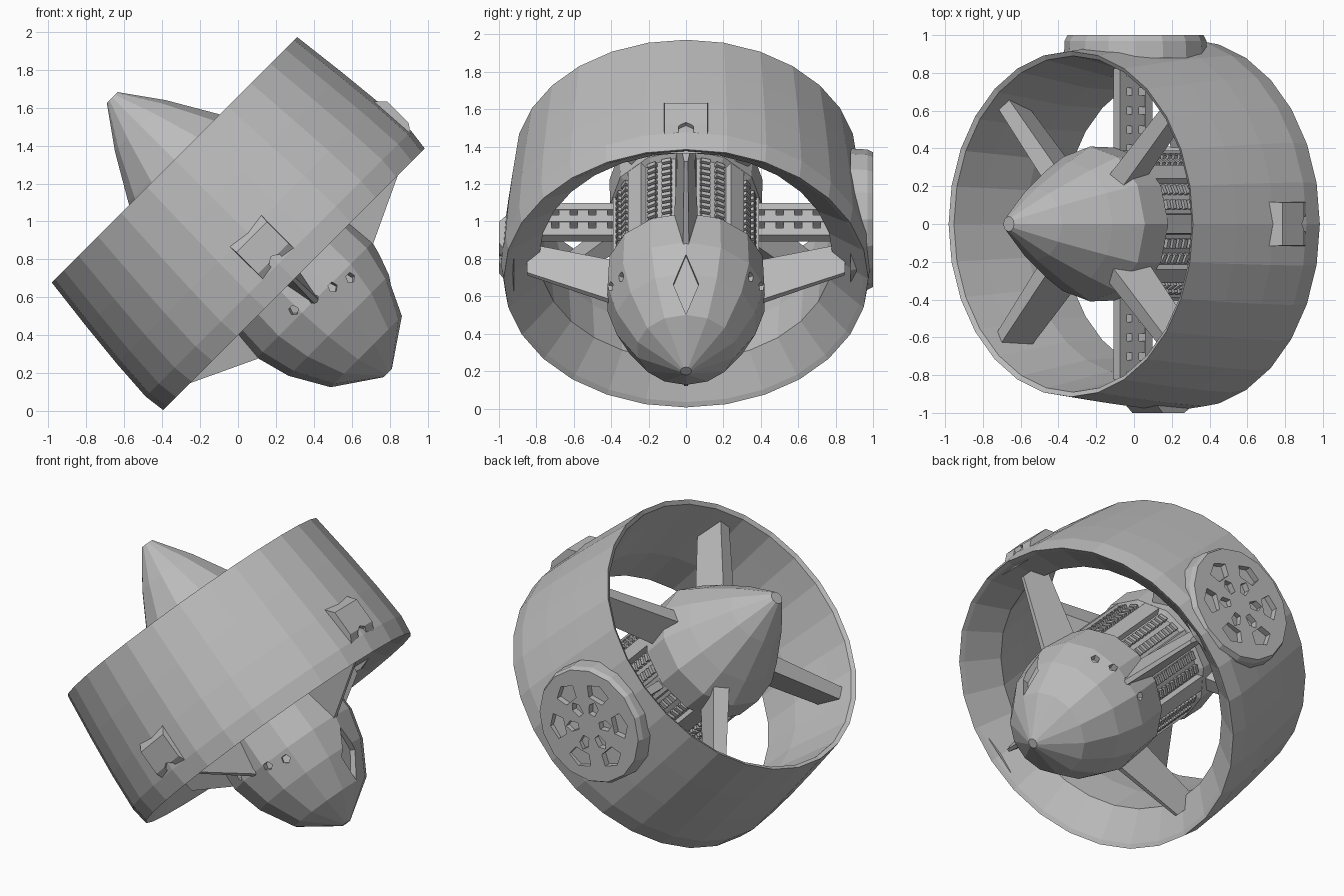
import bpy, bmesh
from math import pi, cos, sin, radians
from mathutils import Matrix, Vector

cube = bpy.data.objects.get("Cube")
if cube:
    bpy.data.objects.remove(cube, do_unlink=True)

grey = bpy.data.materials.new("plain_grey")
grey.use_nodes = True
grey.diffuse_color = (0.5, 0.5, 0.5, 1)
grey.node_tree.nodes["Principled BSDF"].inputs["Base Color"].default_value = (0.5, 0.5, 0.5, 1)

# The whole unit leans 45 degrees: local z is the duct axis, local x points up and right
TILT = Matrix.Translation((-0.02, 0, 1.01)) @ Matrix.Rotation(radians(-45), 4, 'Y')


def finish(bm, name, local=Matrix.Identity(4)):
    bmesh.ops.recalc_face_normals(bm, faces=bm.faces)
    mesh = bpy.data.meshes.new(name)
    bm.to_mesh(mesh)
    bm.free()
    mesh.materials.append(grey)
    obj = bpy.data.objects.new(name, mesh)
    bpy.context.collection.objects.link(obj)
    obj.matrix_world = TILT @ local
    return obj


def lathe(name, profile, sides, closed=False, local=Matrix.Identity(4)):
    """Revolve (radius, height) points; closed joins last to first, otherwise ends are capped."""
    bm = bmesh.new()
    rings = [[bm.verts.new((r * cos(2 * pi * i / sides), r * sin(2 * pi * i / sides), z))
              for i in range(sides)] for r, z in profile]
    pairs = list(zip(rings, rings[1:]))
    if closed:
        pairs.append((rings[-1], rings[0]))
    else:
        bm.faces.new(rings[0])
        bm.faces.new(rings[-1])
    for a, b in pairs:
        for i in range(sides):
            j = (i + 1) % sides
            bm.faces.new((a[i], a[j], b[j], b[i]))
    return finish(bm, name, local)


def fin(name, angle, inner, outer, pitch=0, edge=1):
    """Radial tapered plate; each end is (radius, low, high, thickness); edge thins the low side."""
    bm = bmesh.new()
    ends = []
    for r, lo, hi, th in (inner, outer):
        mid = (lo + hi) / 2
        loop = []
        for y, z in ((-th * edge, lo), (th * edge, lo), (th, hi), (-th, hi)):
            p = Matrix.Rotation(pitch, 3, 'X') @ Vector((0, y / 2, z - mid))
            loop.append(bm.verts.new((r, p.y, p.z + mid)))
        ends.append(loop)
    a, b = ends
    bm.faces.new(a)
    bm.faces.new(b)
    for i in range(4):
        j = (i + 1) % 4
        bm.faces.new((a[i], a[j], b[j], b[i]))
    return finish(bm, name, Matrix.Rotation(angle, 4, 'Z'))


def cut(target, cutter):
    cutter.hide_render = True
    cutter.display_type = 'WIRE'
    cutter.hide_set(True)
    mod = target.modifiers.new("pocket", 'BOOLEAN')
    mod.operation = 'DIFFERENCE'
    mod.solver = 'EXACT'
    mod.object = cutter


# Duct ring with thin lips and a throat that narrows toward the nose
lathe("duct_ring", [(0.915, 0.445), (0.95, 0.15), (0.975, -0.1), (0.99, -0.33), (0.975, -0.445),
                    (0.95, -0.43), (0.785, -0.28), (0.8, -0.02), (0.855, 0.25), (0.89, 0.43)],
      28, closed=True)

# Pointed tail cone, motor barrel and rounded nose
lathe("tail_cone", [(0.04, 0.91), (0.19, 0.7), (0.33, 0.46), (0.41, 0.3), (0.405, 0.12), (0.37, 0.1)], 12)
lathe("motor_barrel", [(0.365, 0.24), (0.365, -0.42)], 24)
nose = lathe("nose", [(0.37, -0.33), (0.42, -0.37), (0.43, -0.6), (0.38, -0.785),
                      (0.265, -0.985), (0.03, -1.145)], 14)

# Slot in the upper side of the nose and small pockets around it
slot_place = Matrix.Translation((0.36, 0, -0.84)) @ Matrix.Rotation(radians(118), 4, 'Y')
cut(nose, lathe("nose_slot_cutter", [(0.17, -0.06), (0.17, 0.1)], 4,
                local=slot_place @ Matrix.Diagonal((1, 0.4, 1, 1))))
for side in (-1, 1):
    for k, turn in enumerate((-16, 0, 16, 32)):
        spin = Matrix.Rotation(side * radians(90 - turn), 4, 'Z')
        place = spin @ Matrix.Translation((0.42, 0, -0.56 - 0.03 * k)) @ Matrix.Rotation(pi / 2, 4, 'Y')
        cut(nose, lathe("nose_pocket_cutter", [(0.028, -0.04), (0.028, 0.06)], 5, local=place))

# Toothed cooling rails along the barrel
bm = bmesh.new()
for n in range(8):
    for off in (-16, 16):
        spin = Matrix.Rotation(n * pi / 4 + radians(off), 4, 'Z')
        for k in range(11):
            place = spin @ Matrix.Translation((0.365, 0, 0.08 - 0.042 * k))
            bmesh.ops.create_cube(bm, size=1, matrix=place @ Matrix.Diagonal((0.04, 0.05, 0.024, 1)))
finish(bm, "cooling_teeth")
for n in range(8):
    fin("barrel_rail", n * pi / 4, (0.33, -0.42, 0.2, 0.12), (0.39, -0.42, 0.2, 0.1))

# Struts: four at the tail, four sharp-edged at the nose, turned by half a step
for n in range(4):
    quarter = n * pi / 2
    fin("tail_strut", quarter + pi / 4, (0.34, 0.16, 0.38, 0.1), (0.87, 0.17, 0.35, 0.08), radians(15))
    fin("nose_strut", quarter, (0.36, -0.64, -0.38, 0.13), (0.85, -0.41, -0.22, 0.08), edge=0.25)

# Slotted guide vanes between them: slats joined by ribs
for angle in (pi / 2, -pi / 2):
    for low in (-0.14, -0.04, 0.05):
        fin("vane_slat", angle, (0.35, low, low + 0.05, 0.05), (0.84, low, low + 0.05, 0.05))
    for r in (0.42, 0.52, 0.62, 0.72):
        fin("vane_rib", angle, (r, -0.14, 0.1, 0.045), (r + 0.06, -0.14, 0.1, 0.045))

# Round mounting disc on the back, with recessed pockets
disc_place = Matrix.Translation((0.02, 0, -0.02)) @ Matrix.Rotation(-pi / 2, 4, 'X')
disc = lathe("mount_disc", [(0.38, 0.88), (0.375, 0.97), (0.36, 1.0)], 16, local=disc_place)
for n in range(6):
    spin = disc_place @ Matrix.Rotation(n * pi / 3, 4, 'Z')
    for r, size, wide in ((0.12, 0.05, 0.7), (0.23, 0.06, 1.4)):
        place = spin @ Matrix.Translation((r, 0, 0)) @ Matrix.Diagonal((1, wide, 1, 1))
        cut(disc, lathe("disc_pocket_cutter", [(size, 0.96), (size, 1.05)], 5, local=place))

# Sloped sensor brackets with a small socket, on the upper side and the front
for angle, high, wide in ((0, 1.01, 0.24), (-pi / 2, 1.0, 0.24)):
    bracket = fin("bracket", angle, (0.92, -0.42, -0.04, wide), (high, -0.29, -0.13, wide * 0.95))
    socket = Matrix.Rotation(angle, 4, 'Z') @ Matrix.Translation((0.98, 0, -0.32)) @ Matrix.Rotation(pi / 2, 4, 'Y')
    cut(bracket, lathe("socket_cutter", [(0.045, -0.03), (0.045, 0.1)], 6, local=socket))
